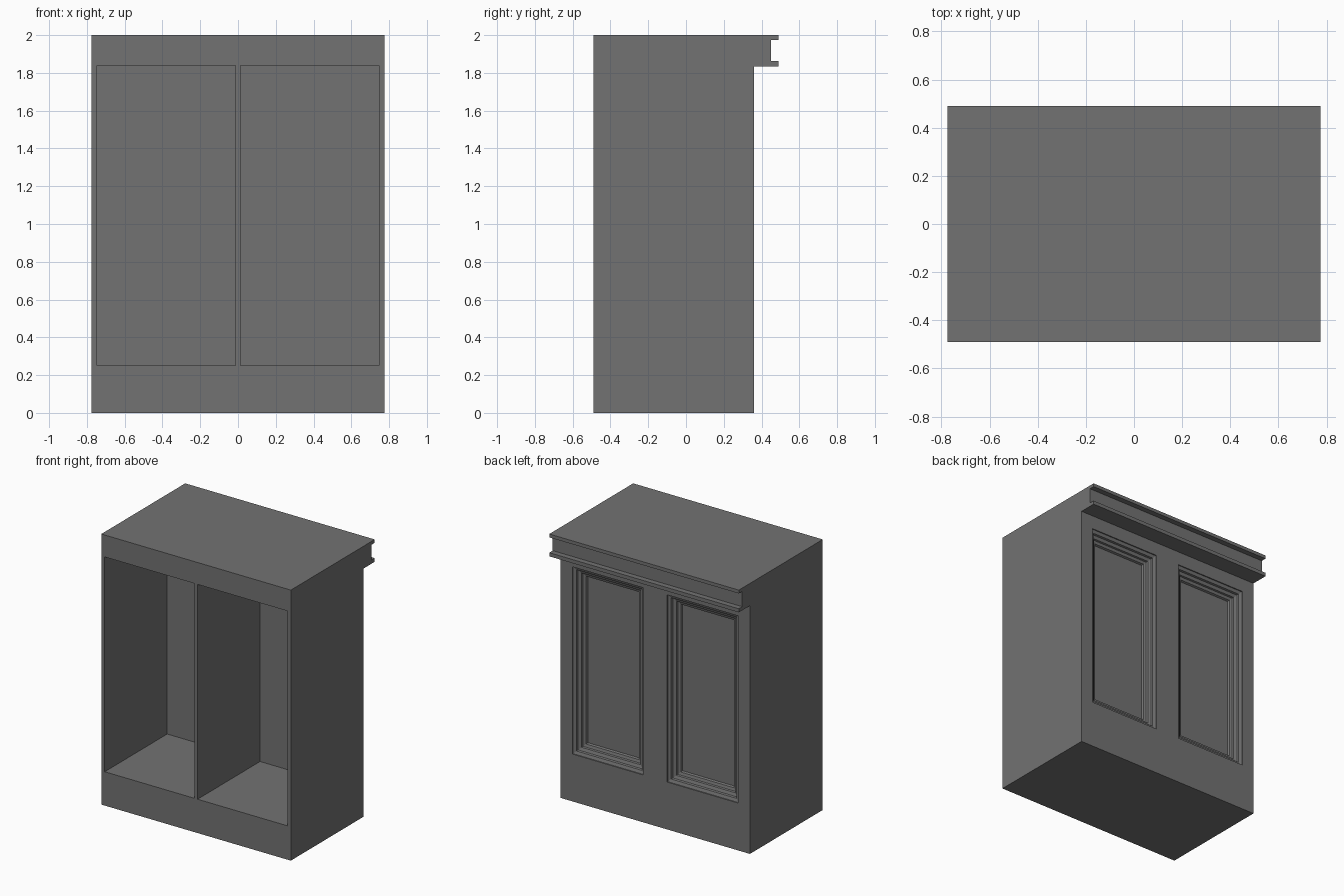
import bpy, bmesh

cube = bpy.data.objects.get("Cube")
if cube:
    bpy.data.objects.remove(cube, do_unlink=True)

grey = bpy.data.materials.new("plain grey")
grey.use_nodes = True
colour = (0.17, 0.17, 0.17, 1)
grey.diffuse_color = colour
grey.node_tree.nodes["Principled BSDF"].inputs["Base Color"].default_value = colour

HALF_W, FRONT, BACK = 0.775, -0.49, 0.36


def loft(name, rings):
    """Closed solid through a list of matching rings, capped at both ends."""
    bm = bmesh.new()
    loops = [[bm.verts.new(p) for p in ring] for ring in rings]
    n = len(loops[0])
    for a, b in zip(loops, loops[1:]):
        for i in range(n):
            j = (i + 1) % n
            bm.faces.new((a[i], a[j], b[j], b[i]))
    bm.faces.new(loops[0])
    bm.faces.new(loops[-1])
    bmesh.ops.recalc_face_normals(bm, faces=bm.faces)
    mesh = bpy.data.meshes.new(name)
    bm.to_mesh(mesh)
    bm.free()
    mesh.materials.append(grey)
    obj = bpy.data.objects.new(name, mesh)
    bpy.context.collection.objects.link(obj)
    return obj


def rect(x0, x1, z0, z1, y, inset=0):
    """Upright rectangle at depth y, shrunk by inset on every side."""
    x0, x1, z0, z1 = x0 + inset, x1 - inset, z0 + inset, z1 - inset
    return [(x0, y, z0), (x1, y, z0), (x1, y, z1), (x0, y, z1)]


def cut(target, cutter):
    cutter.hide_render = True
    mod = target.modifiers.new(cutter.name, 'BOOLEAN')
    mod.operation = 'DIFFERENCE'
    mod.solver = 'EXACT'
    mod.object = cutter
    bpy.context.view_layer.objects.active = target
    bpy.ops.object.modifier_apply(modifier=mod.name)
    bpy.data.objects.remove(cutter, do_unlink=True)


# Cabinet body with the overhanging grooved cornice, as one side profile
side = [(FRONT, 0), (BACK, 0), (BACK, 1.835), (0.49, 1.835), (0.49, 1.862),
        (0.45, 1.862), (0.45, 1.975), (0.49, 1.975), (0.49, 2), (FRONT, 2)]
body = loft("cabinet_body", [[(x, y, z) for y, z in side] for x in (-HALF_W, HALF_W)])

# Two open compartments at the front, either side of a thin divider
for name, x0, x1 in (("right_compartment", -0.747, -0.0125),
                     ("left_compartment", 0.0125, 0.747)):
    cut(body, loft(name, [rect(x0, x1, 0.25, 1.838, y) for y in (FRONT - 0.1, 0.24)]))

# Two recessed panels at the back, framed by stepped mitred moulding (inset, depth)
moulding = [(0, -0.02), (0, 0.008), (0.022, 0.016), (0.026, 0.03), (0.048, 0.038),
            (0.052, 0.05), (0.072, 0.056), (0.078, 0.07), (0.09, 0.07)]
for name, x0, x1 in (("right_panel", -0.677, -0.098), ("left_panel", 0.098, 0.677)):
    cut(body, loft(name, [rect(x0, x1, 0.35, 1.734, BACK - d, w) for w, d in moulding]))
